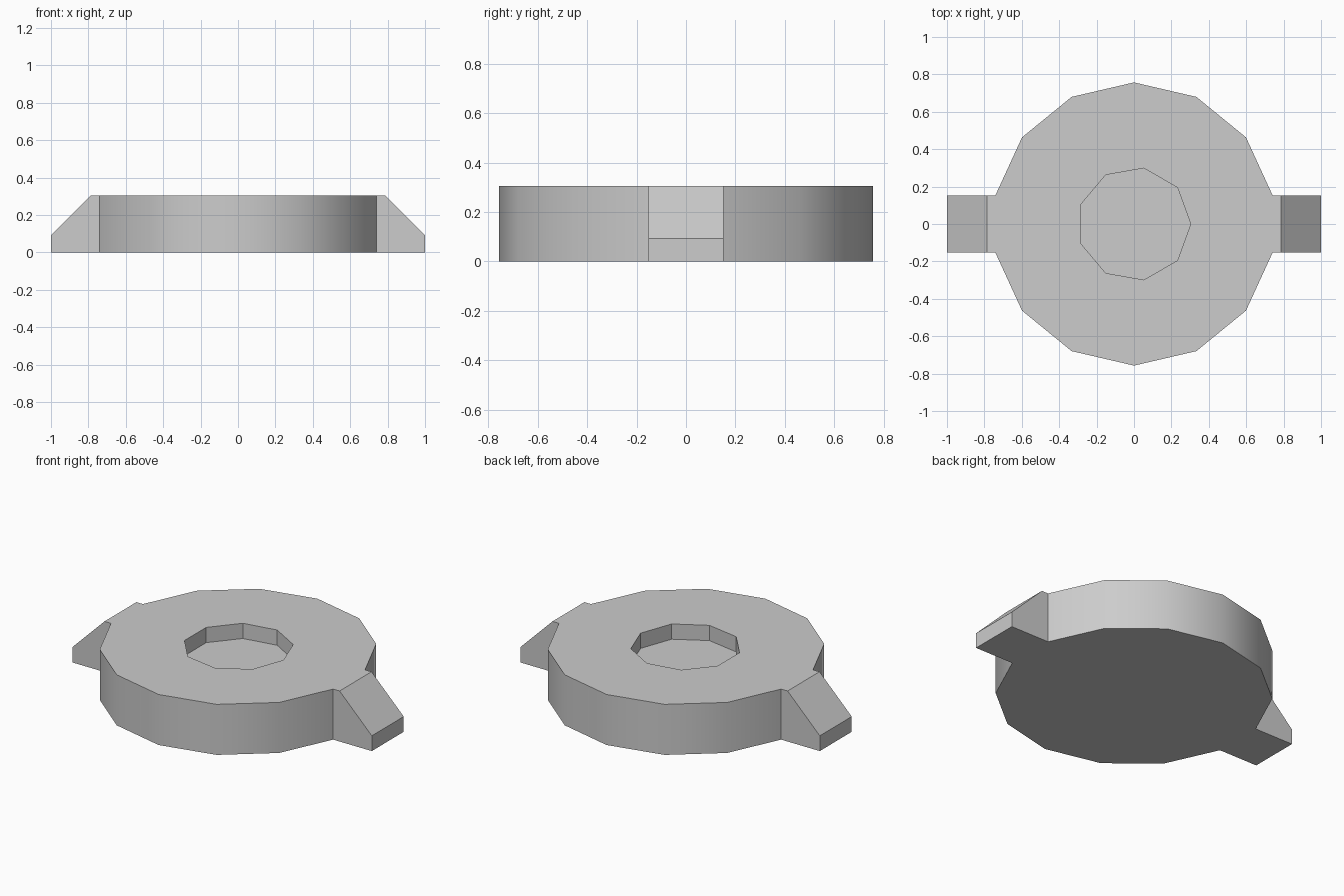
import bpy
import bmesh
from math import sin, cos, radians

cube = bpy.data.objects.get("Cube")
if cube:
    bpy.data.objects.remove(cube, do_unlink=True)

RADIUS, HEIGHT = 0.757, 0.305
LUG_ANGLE, LUG_STEPS = 78.4, 3       # rim arc from the y axis to each lug
LUG_START, LUG_END_HEIGHT = 0.785, 0.092
RECESS_RADIUS, RECESS_DEPTH = 0.303, 0.092

grey = bpy.data.materials.new("plain grey")
grey.use_nodes = True
colour = (0.604, 0.604, 0.604, 1)
grey.diffuse_color = colour
grey.node_tree.nodes["Principled BSDF"].inputs["Base Color"].default_value = colour


def prism(name, outline, bottom, top):
    """Extrude a flat outline upward into a closed solid."""
    bm = bmesh.new()
    base = bm.faces.new([bm.verts.new((x, y, bottom)) for x, y in outline])
    up = bmesh.ops.extrude_face_region(bm, geom=[base], use_keep_orig=True)["geom"]
    for v in up:
        if isinstance(v, bmesh.types.BMVert):
            v.co.z = top
    bmesh.ops.recalc_face_normals(bm, faces=bm.faces)
    mesh = bpy.data.meshes.new(name)
    bm.to_mesh(mesh)
    bm.free()
    mesh.materials.append(grey)
    obj = bpy.data.objects.new(name, mesh)
    bpy.context.collection.objects.link(obj)
    return obj


# Disc outline with a square lug on each side
outline = []
for side in (1, -1):
    arc = [radians(LUG_ANGLE * k / LUG_STEPS) for k in range(-LUG_STEPS, LUG_STEPS + 1)]
    points = [(RADIUS * sin(a), RADIUS * cos(a)) for a in arc]
    points.append((1, points[-1][1]))
    points.insert(0, (-1, points[0][1]))
    outline += [(side * x, side * y) for x, y in points]
disc = prism("disc_with_lugs", outline, 0, HEIGHT)

# Slope the outer ends of the lugs
bm = bmesh.new()
bm.from_mesh(disc.data)
for side in (1, -1):
    bmesh.ops.bisect_plane(bm, geom=bm.verts[:] + bm.edges[:] + bm.faces[:],
                           plane_co=(side * LUG_START, 0, 0), plane_no=(side, 0, 0))
for v in bm.verts:
    if abs(v.co.x) > 0.99 and v.co.z > 0.1:
        v.co.z = LUG_END_HEIGHT
bm.to_mesh(disc.data)
bm.free()

# Nine-sided recess in the top
ring = [radians(40 * k) for k in range(9)]
cutter = prism("recess_cutter", [(RECESS_RADIUS * cos(a), RECESS_RADIUS * sin(a)) for a in ring],
               HEIGHT - RECESS_DEPTH, HEIGHT + 0.2)
cutter.hide_render = True
cut = disc.modifiers.new("recess", 'BOOLEAN')
cut.operation = 'DIFFERENCE'
cut.solver = 'EXACT'
cut.object = cutter

bpy.ops.object.select_all(action='DESELECT')
disc.select_set(True)
bpy.context.view_layer.objects.active = disc
bpy.ops.object.modifier_apply(modifier=cut.name)
bpy.data.objects.remove(cutter, do_unlink=True)
bpy.ops.object.shade_smooth_by_angle(angle=radians(30))
